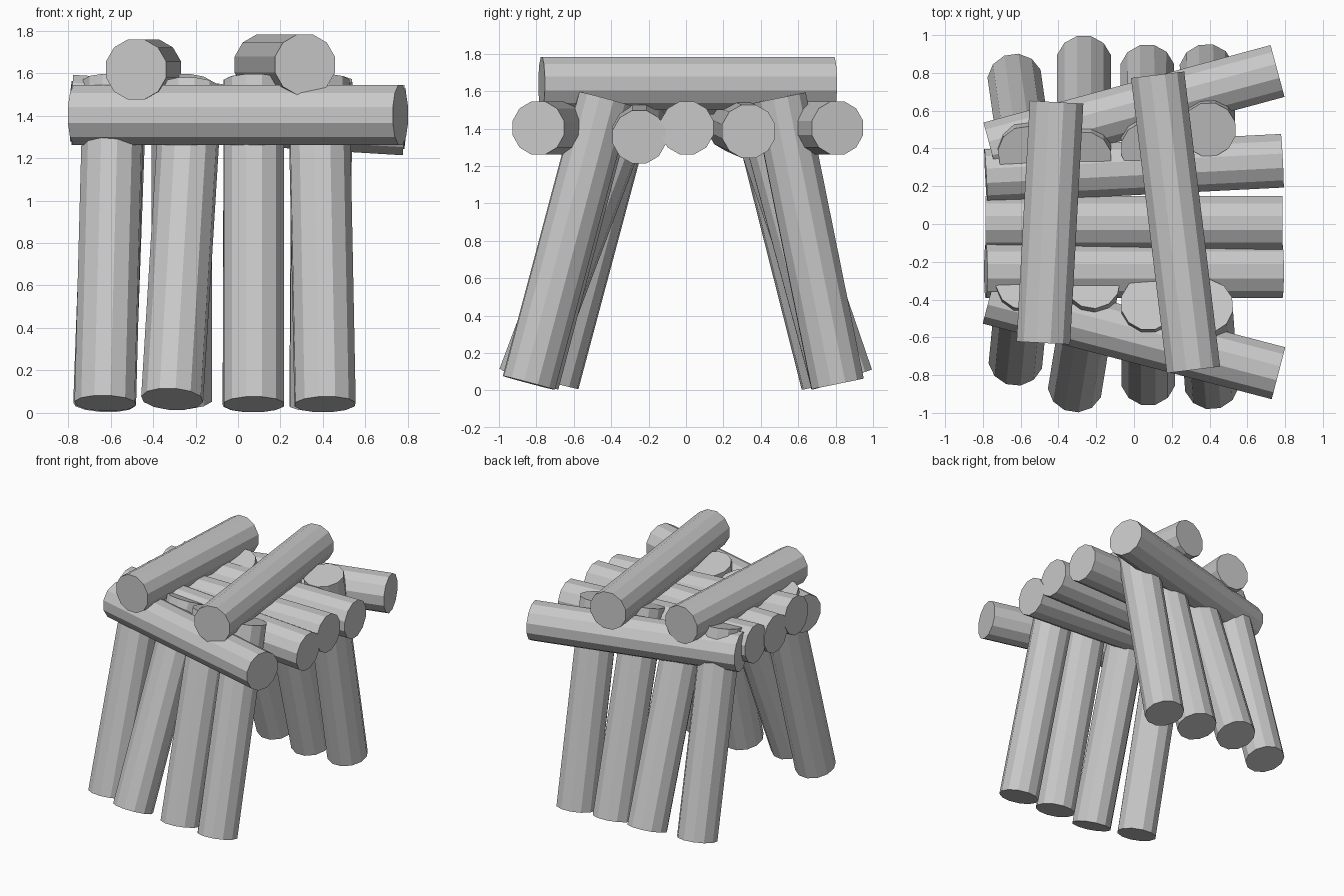
import bpy
import bmesh
from math import pi
from mathutils import Vector, Matrix

cube = bpy.data.objects.get("Cube")
if cube:
    bpy.data.objects.remove(cube)

RADIUS = 0.147
SIDES = 12

grey = bpy.data.materials.new("log grey")
grey.use_nodes = True
grey.diffuse_color = (0.58, 0.58, 0.58, 1)
grey.node_tree.nodes["Principled BSDF"].inputs["Base Color"].default_value = (0.58, 0.58, 0.58, 1)


def log(name, start, end):
    """Flat-sided log whose cap centres lie at start and end."""
    a, b = Vector(start), Vector(end)
    axis = b - a
    turn = axis.to_track_quat('Z', 'Y').to_matrix().to_4x4()
    place = Matrix.Translation((a + b) / 2) @ turn @ Matrix.Rotation(pi / SIDES, 4, 'Z')
    bm = bmesh.new()
    bmesh.ops.create_cone(bm, cap_ends=True, segments=SIDES, radius1=RADIUS,
                          radius2=RADIUS, depth=axis.length, matrix=place)
    mesh = bpy.data.meshes.new(name)
    bm.to_mesh(mesh)
    bm.free()
    mesh.materials.append(grey)
    obj = bpy.data.objects.new(name, mesh)
    bpy.context.collection.objects.link(obj)


# Leaning legs, from right to left: foot, then top
front_legs = [
    ((-0.625, -0.715, 0.045), (-0.585, -0.31, 1.56)),
    ((-0.31, -0.86, 0.065), (-0.22, -0.31, 1.53)),
    ((0.075, -0.82, 0.04), (0.075, -0.42, 1.56)),
    ((0.41, -0.84, 0.04), (0.38, -0.435, 1.56)),
]
back_legs = [
    ((-0.63, 0.76, 0.04), (-0.575, 0.375, 1.56)),
    ((-0.265, 0.86, 0.065), (-0.265, 0.35, 1.55)),
    ((0.07, 0.81, 0.04), (0.075, 0.40, 1.56)),
    ((0.385, 0.81, 0.035), (0.395, 0.50, 1.565)),
]
for side, legs in (("front", front_legs), ("back", back_legs)):
    for i, (foot, top) in enumerate(legs, 1):
        log(f"{side}_leg_{i}", foot, top)

# Level logs running across, forming the deck
log("front_beam", (-0.765, -0.39, 1.403), (0.765, -0.79, 1.403))
log("back_beam", (-0.76, 0.40, 1.403), (0.76, 0.81, 1.403))
log("front_deck_log", (-0.785, -0.25, 1.45), (0.785, -0.25, 1.355))
log("middle_deck_log", (-0.785, 0.005, 1.403), (0.785, 0.005, 1.403))
log("back_deck_log", (-0.785, 0.255, 1.42), (0.785, 0.335, 1.385))

# Two logs lying on top from front to back
log("right_top_log", (-0.48, -0.63, 1.617), (-0.41, 0.645, 1.617))
log("left_top_log", (0.315, -0.772, 1.64), (0.125, 0.79, 1.64))
